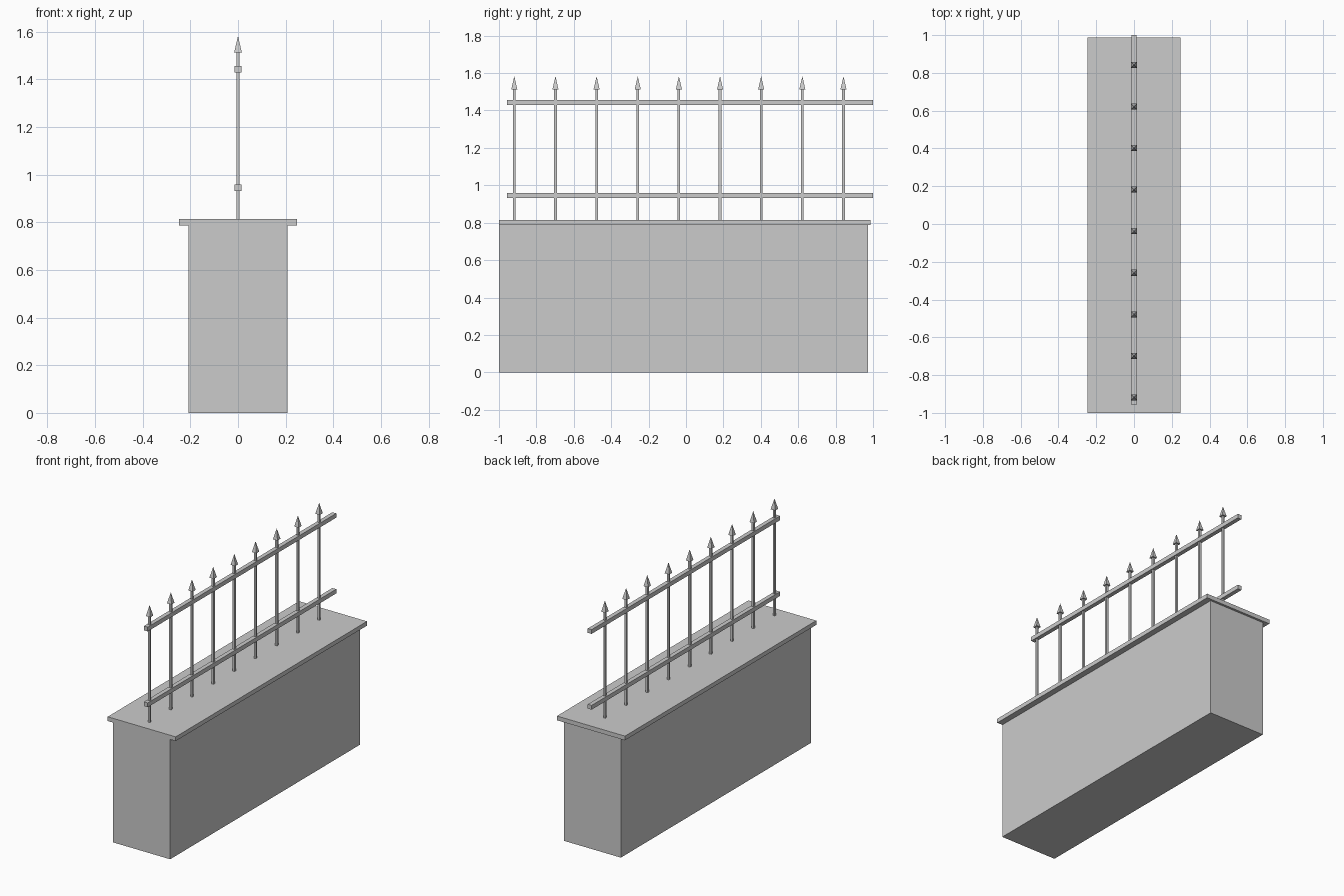
import bpy, math

if "Cube" in bpy.data.objects:
    bpy.data.objects.remove(bpy.data.objects["Cube"])


def box(name, x0, x1, y0, y1, z0, z1):
    bpy.ops.mesh.primitive_cube_add(
        size=1, location=((x0 + x1) / 2, (y0 + y1) / 2, (z0 + z1) / 2))
    ob = bpy.context.object
    ob.name = name
    ob.scale = (x1 - x0, y1 - y0, z1 - z0)
    bpy.ops.object.transform_apply(location=False, rotation=False, scale=True)
    return ob


# Low wall and its coping slab
box("wall", -0.207, 0.207, -1.0, 0.972, 0, 0.787)
box("wall_cap", -0.247, 0.247, -1.0, 0.987, 0.787, 0.815)

# Horizontal rails
for name, z in (("lower_rail", 0.945), ("upper_rail", 1.443)):
    box(name, -0.014, 0.014, -0.957, 1.0, z - 0.014, z + 0.014)

# Upright bars, each with a pyramid spike
for i in range(9):
    y = -0.918 + i * 0.22
    box(f"bar_{i + 1}", -0.007, 0.007, y - 0.007, y + 0.007, 0.81, 1.515)
    bpy.ops.mesh.primitive_cone_add(
        vertices=4, radius1=0.016 * math.sqrt(2), radius2=0, depth=0.07,
        location=(0, y, 1.548), rotation=(0, 0, math.pi / 4))
    bpy.context.object.name = f"spike_{i + 1}"
